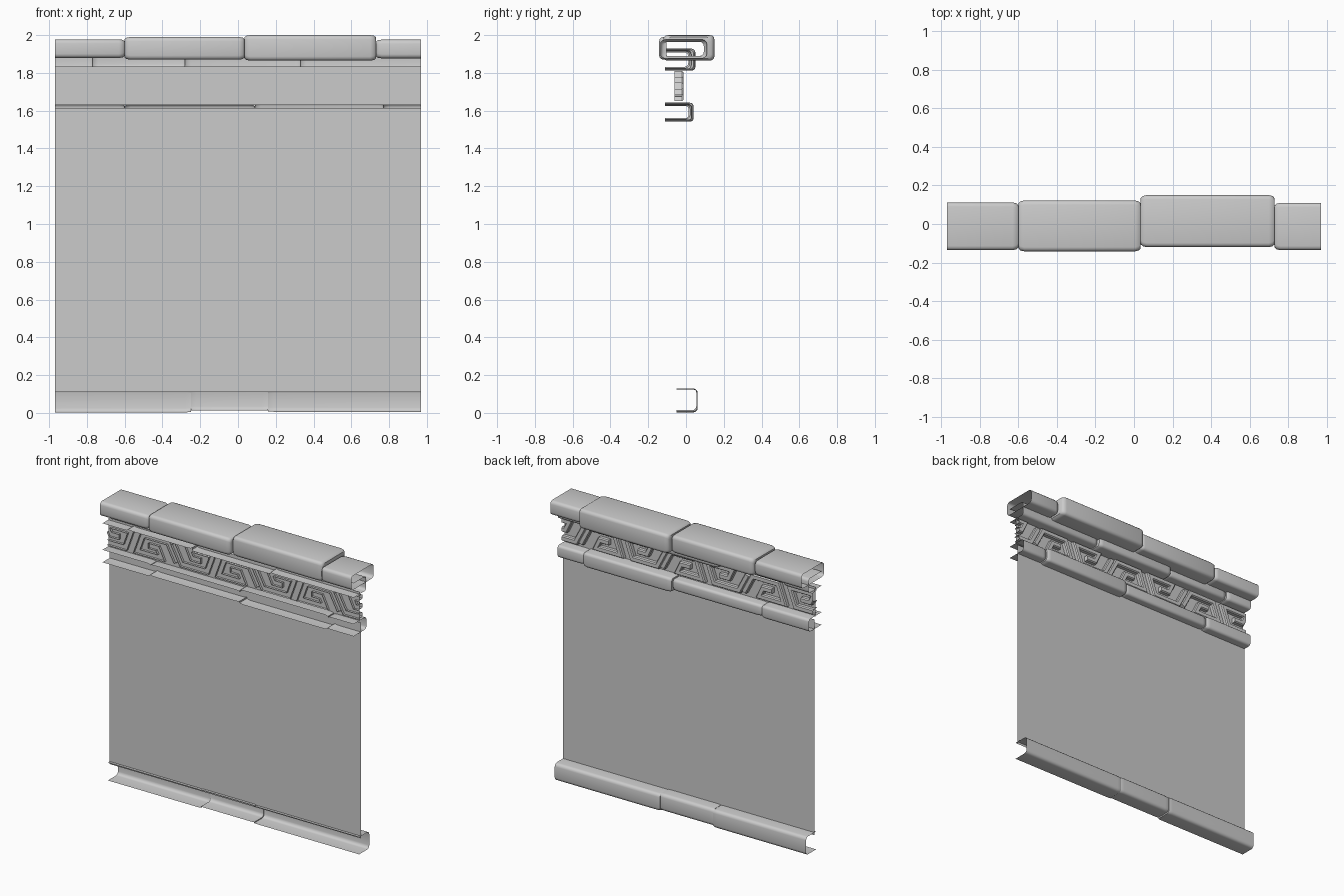
import bpy, bmesh, math
from mathutils import Vector

if "Cube" in bpy.data.objects:
    bpy.data.objects.remove(bpy.data.objects["Cube"])

L = 0.97  # half length of the wall


def finish(bm, name, angle=35):
    bmesh.ops.remove_doubles(bm, verts=bm.verts, dist=0.0002)
    me = bpy.data.meshes.new(name)
    bm.to_mesh(me)
    bm.free()
    ob = bpy.data.objects.new(name, me)
    bpy.context.collection.objects.link(ob)
    bpy.ops.object.select_all(action='DESELECT')
    bpy.context.view_layer.objects.active = ob
    ob.select_set(True)
    bpy.ops.object.shade_smooth_by_angle(angle=math.radians(angle))
    return ob


def profile(y0, y1, z0, z1, r, closed):
    """Rounded box section, or a U section open towards the front."""
    def arc(cy, cz, a0):
        return [(cy + r * math.cos(math.radians(a0 + 30 * k)),
                 cz + r * math.sin(math.radians(a0 + 30 * k))) for k in range(4)]
    back = arc(y1 - r, z0 + r, -90) + arc(y1 - r, z1 - r, 0)
    if closed:
        return back + arc(y0 + r, z1 - r, 90) + arc(y0 + r, z0 + r, 180)
    return [(y0, z0)] + back + [(y0, z1)]


def trim(name, stones, r, inset, closed=False):
    """Row of worn stones lofted along x; each is (xa, xb, y0, y1, z0, z1)."""
    bm = bmesh.new()
    rings = []
    for i, (xa, xb, y0, y1, z0, z1) in enumerate(stones):
        stations = [(xa, 0 if i == 0 else inset), (xa + 0.01, 0 if i == 0 else inset * .3),
                    (xa + 0.03, 0), (xb - 0.03, 0),
                    (xb - 0.01, 0 if i == len(stones) - 1 else inset * .3),
                    (xb, 0 if i == len(stones) - 1 else inset)]
        for x, d in stations:
            pts = profile(y0 + (d if closed else 0), y1 - d, z0 + d * .7, z1 - d * .7, r, closed)
            rings.append([bm.verts.new((x, y, z)) for y, z in pts])
    n = len(rings[0])
    for a, b in zip(rings, rings[1:]):
        for k in range(n if closed else n - 1):
            j = (k + 1) % n
            bm.faces.new((a[k], a[j], b[j], b[k]))
    return finish(bm, name, 40)


def sheet(name, y, z0, z1):
    bm = bmesh.new()
    bm.faces.new([bm.verts.new(p) for p in
                  ((-L, y, z0), (L, y, z0), (L, y, z1), (-L, y, z1))])
    return finish(bm, name)


def band_outline(path, w):
    """Mitred outline of a stroke of half-width w."""
    left, right = [], []
    p = [Vector(q) for q in path]
    for i, q in enumerate(p):
        d0 = (q - p[i - 1]).normalized() if i else (p[1] - q).normalized()
        d1 = (p[i + 1] - q).normalized() if i < len(p) - 1 else d0
        n0, n1 = Vector((-d0.y, d0.x)), Vector((-d1.y, d1.x))
        m = (n0 + n1).normalized()
        m *= min(w / max(m.dot(n0), 0.3), w * 1.8)
        left.append(q + m)
        right.append(q - m)
    return left, right


# Wall sheets
sheet("wall_panel", -0.03, 0.11, 1.615)
sheet("frieze_backing", -0.045, 1.63, 1.835)

# Base course
trim("base_trim", [(-L, -0.25, -0.05, 0.062, 0.003, 0.128),
                   (-0.25, 0.16, -0.05, 0.058, 0.012, 0.13),
                   (0.16, L, -0.05, 0.062, 0.006, 0.126)], 0.022, 0.003)

# Course below the frieze
trim("lower_moulding", [(-L, -0.6, -0.11, 0.03, 1.548, 1.635),
                        (-0.6, 0.09, -0.11, 0.024, 1.553, 1.632),
                        (0.09, 0.77, -0.11, 0.04, 1.542, 1.642),
                        (0.77, L, -0.11, 0.03, 1.55, 1.635)], 0.018, 0.01)

# Course above the frieze
trim("upper_moulding", [(-L, -0.77, -0.11, 0.035, 1.82, 1.92),
                        (-0.77, -0.28, -0.11, 0.022, 1.825, 1.915),
                        (-0.28, 0.33, -0.11, 0.05, 1.812, 1.928),
                        (0.33, L, -0.11, 0.028, 1.82, 1.92)], 0.02, 0.01)

# Coping stones
trim("coping", [(-L, -0.6, -0.136, 0.112, 1.879, 1.978),
                (-0.6, 0.035, -0.142, 0.122, 1.87, 1.99),
                (0.035, 0.73, -0.12, 0.15, 1.865, 2.0),
                (0.73, L, -0.136, 0.11, 1.877, 1.976)], 0.022, 0.016, True)

# Greek key relief: alternating upright and turned spirals
key = [(-0.17, 0.062), (-0.105, -0.062), (0.09, -0.062), (0.135, 0.062),
       (-0.055, 0.062), (-0.025, 0.0), (0.045, 0.0)]
bm = bmesh.new()
for i in range(7):
    s = -1 if i % 2 else 1
    cx, cz = -0.92 + 0.315 * i, 1.73
    loops = []
    for y, w in ((-0.062, 0.018), (-0.022, 0.018), (-0.014, 0.012)):
        le, ri = band_outline(key, w)
        loops.append([bm.verts.new((cx + s * q.x, y, cz + s * q.y)) for q in le + ri[::-1]])
    n = len(loops[0])
    for a, b in zip(loops, loops[1:]):
        for k in range(n):
            j = (k + 1) % n
            bm.faces.new((a[k], a[j], b[j], b[k]))
    top = loops[-1]
    for k in range(n // 2 - 1):
        bm.faces.new((top[k], top[k + 1], top[n - 2 - k], top[n - 1 - k]))
# Trim the relief flush with both ends of the wall
for side in (-1, 1):
    bmesh.ops.bisect_plane(bm, geom=bm.verts[:] + bm.edges[:] + bm.faces[:],
                           plane_co=(side * L, 0, 0), plane_no=(side, 0, 0), clear_outer=True)
bmesh.ops.recalc_face_normals(bm, faces=bm.faces)
finish(bm, "frieze_key_relief", 30)
